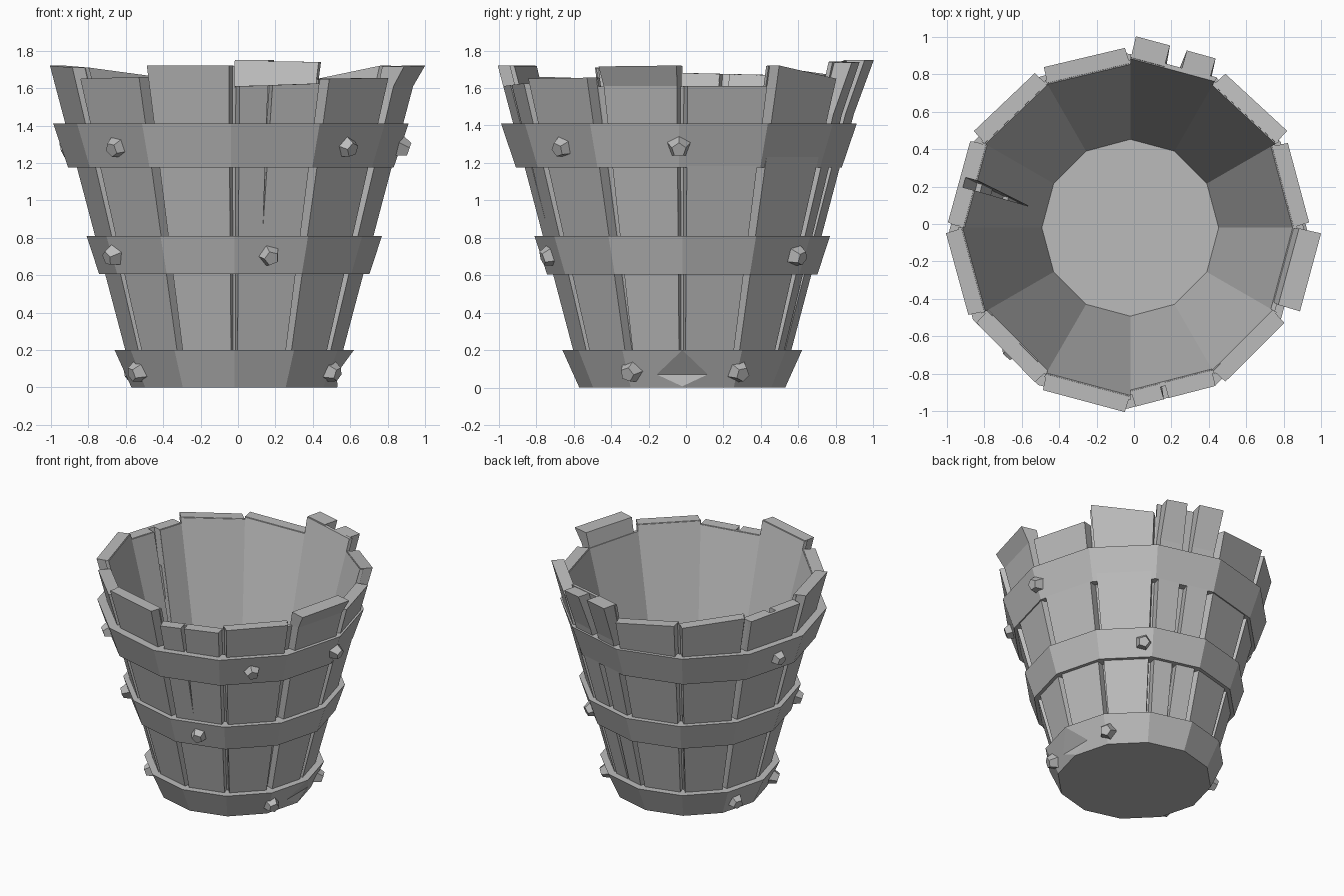
import bpy, bmesh, math
from mathutils import Vector, Matrix

if "Cube" in bpy.data.objects:
    bpy.data.objects.remove(bpy.data.objects["Cube"])

CX, CY = -0.02, -0.02
grey = bpy.data.materials.new("weathered_grey")
grey.diffuse_color = (0.5, 0.5, 0.5, 1)
grey.use_nodes = True
grey.node_tree.nodes["Principled BSDF"].inputs["Base Color"].default_value = grey.diffuse_color


def finish(name, bm):
    bmesh.ops.recalc_face_normals(bm, faces=bm.faces[:])
    me = bpy.data.meshes.new(name)
    bm.to_mesh(me)
    bm.free()
    me.materials.append(grey)
    ob = bpy.data.objects.new(name, me)
    bpy.context.collection.objects.link(ob)
    return ob


def polar(r, deg, z):
    a = math.radians(deg)
    return Vector((CX + r * math.cos(a), CY + r * math.sin(a), z))


def inner_r(z):
    return 0.452 + 0.259 * z


def stave_inner_r(z):
    return inner_r(z) + 0.005


def outer_r(z):
    return 0.53 + 0.265 * z


def skin_r(z):
    return outer_r(z) - 0.025


def slab(bm, mid, bottom, top, zb, zt, rin, rout, half_in, half_out, flare=0):
    """Tapered plank; bottom and top are (start, end) fractions of the full width."""
    def ring(span, zs, push):
        pts = []
        for r, half, p in ((rin, half_in, 0), (rout, half_out, push)):
            row = []
            for f, z in zip(span, zs):
                a, b = (polar(r(z) + p, mid + s * half, z) for s in (-1, 1))
                row.append(a.lerp(b, f))
            pts += row if r is rin else row[::-1]
        return [bm.verts.new(p) for p in pts]
    lo, hi = ring(bottom, (zb, zb), 0), ring(top, zt, flare)
    bm.faces.new(lo[::-1])
    bm.faces.new(hi)
    for i in range(4):
        j = (i + 1) % 4
        bm.faces.new((lo[i], lo[j], hi[j], hi[i]))


# Staves: centre angle -> top heights at both edges, inset of the first edge
tops = {15: (1.61, 1.61, 0), 45: (1.72, 1.65, 0), 75: (1.46, 1.46, 0),
        105: (1.63, 1.68, 0), 135: (1.665, 1.71, 0), 165: (1.67, 1.68, 0),
        195: (1.72, 1.71, 0), 225: (1.65, 1.66, 0), 255: (1.72, 1.72, 0),
        285: (1.61, 1.625, 0), 315: (1.65, 1.655, 0), 345: (1.61, 1.61, 0.08)}
# Split planks: height where the crack starts, crack position there, crack edges at top
cracks = {75: (0.15, (0.47, 0.51), (0.42, 0.59)),
          285: (0.86, (0.39, 0.39), (0.355, 0.415))}
inner_crack = (0.45, (0.60, 0.60), (0.43, 0.55))


def plank(bm, mid, z0, z1, crack, start, *shape):
    if not crack:
        slab(bm, mid, (start / 2, 1), (start, 1), z0, z1, *shape)
        return
    zc, low, high = crack
    if zc > z0 + 0.05:
        slab(bm, mid, (0, 1), (0, 1), z0, (zc, zc), *shape)
    za, zb = (z1[0] + (z1[1] - z1[0]) * f for f in high)
    slab(bm, mid, (0, low[0]), (start, high[0]), zc, (z1[0], za), *shape)
    slab(bm, mid, (low[1], 1), (high[1], 1), zc, (zb, z1[1]), *shape)


staves, liner = bmesh.new(), bmesh.new()
for mid, (za, zb, start) in tops.items():
    cracked = mid == 165
    plank(staves, mid, 0.15, (za, zb), cracks.get(mid), start,
          skin_r if cracked else stave_inner_r, outer_r, 14.0 if cracked else 14.8, 13.3)
    # Inner wall that closes the gaps between staves
    la, lb = (1.74, 1.745) if mid == 75 else (za - 0.003, zb - 0.003)
    plank(liner, mid, 0.03, (la, lb), inner_crack if cracked else None, 0,
          inner_r, lambda z: inner_r(z) + 0.025, 15, 15)
    if cracked:
        plank(staves, mid, 0.15, (za, zb), inner_crack, 0, stave_inner_r, skin_r, 14.8, 14.0)
# Bent stave tips: one whole, and two prongs of the split plank
slab(staves, 345, (0.08, 1), (0.08, 1), 1.61, (1.715, 1.72), stave_inner_r, outer_r, 14.8, 13.3, 0.035)
for lo, hi, z in (((0, 0.42), (0.06, 0.4), (1.735, 1.74)), ((0.59, 1), (0.6, 1), (1.75, 1.75))):
    slab(staves, 75, lo, hi, 1.46, z, stave_inner_r, outer_r, 14.8, 13.3, 0.03)
finish("staves", staves)
finish("inner_wall", liner)

# Floor of the bucket
bm = bmesh.new()
bmesh.ops.create_cone(bm, cap_ends=True, segments=12, radius1=0.53, radius2=0.53, depth=0.08,
                      matrix=Matrix.Translation((CX, CY, 0.04)))
finish("floor", bm)


# Hoops: bottom and top height, bottom and top radius, sideways shift
def hoop(name, z0, z1, r0, r1, shift):
    bm = bmesh.new()
    section = ((r0, z0), (r1, z1), (outer_r(z1) - 0.05, z1), (outer_r(z0) - 0.05, z0))
    rings = []
    for i in range(12):
        rings.append([bm.verts.new(polar(r, 30 * i, z) + Vector((shift, shift, 0)) * (k < 2))
                      for k, (r, z) in enumerate(section)])
    for i in range(12):
        a, b = rings[i], rings[(i + 1) % 12]
        for k in range(4):
            m = (k + 1) % 4
            bm.faces.new((a[k], b[k], b[m], a[m]))
    return finish(name, bm)


hoops = {"bottom_hoop": (0, 0.2, 0.55, 0.64, 0),
         "middle_hoop": (0.605, 0.81, 0.722, 0.79, 0),
         "top_hoop": (1.175, 1.41, 0.87, 0.95, -0.018)}
hoop_obs = {n: hoop(n, *d) for n, d in hoops.items()}

# Chip in the corner of the bottom hoop
bm = bmesh.new()
ends = [[bm.verts.new((CX + x, CY + y, z)) for x, z in ((0.545, 0.07), (0.735, 0.33), (0.56, -0.05))]
        for y in (-0.3, 0.3)]
bm.faces.new(ends[0])
bm.faces.new(ends[1][::-1])
for i in range(3):
    j = (i + 1) % 3
    bm.faces.new((ends[0][i], ends[1][i], ends[1][j], ends[0][j]))
cutter = finish("chip_cutter", bm)
cutter.hide_render = True
cutter.hide_set(True)
mod = hoop_obs["bottom_hoop"].modifiers.new("chip", 'BOOLEAN')
mod.operation = 'DIFFERENCE'
mod.solver = 'EXACT'
mod.object = cutter

# Five-sided rivets: hoop, height, angles
bm = bmesh.new()
for name, z, angles in (("top_hoop", 1.285, (-45, -134, 0, 168)),
                        ("middle_hoop", 0.705, (-75, 55, 211)),
                        ("bottom_hoop", 0.085, (-28, 31, 159, 209))):
    z0, z1, r0, r1, shift = hoops[name]
    r = r0 + (r1 - r0) * (z - z0) / (z1 - z0)
    for deg in angles:
        off = (deg % 30) - 15
        dist = r * math.cos(math.radians(15)) / math.cos(math.radians(off))
        out = Vector((math.cos(math.radians(deg)), math.sin(math.radians(deg)), -0.35)).normalized()
        rot = out.to_track_quat('Z', 'Y').to_matrix().to_4x4()
        pos = polar(dist, deg, z) + out * 0.012 + Vector((shift, shift, 0))
        bmesh.ops.create_cone(bm, cap_ends=True, segments=5, radius1=0.068, radius2=0.04, depth=0.07,
                              matrix=Matrix.Translation(pos) @ rot @ Matrix.Rotation(deg, 4, 'Z'))
finish("rivets", bm)
